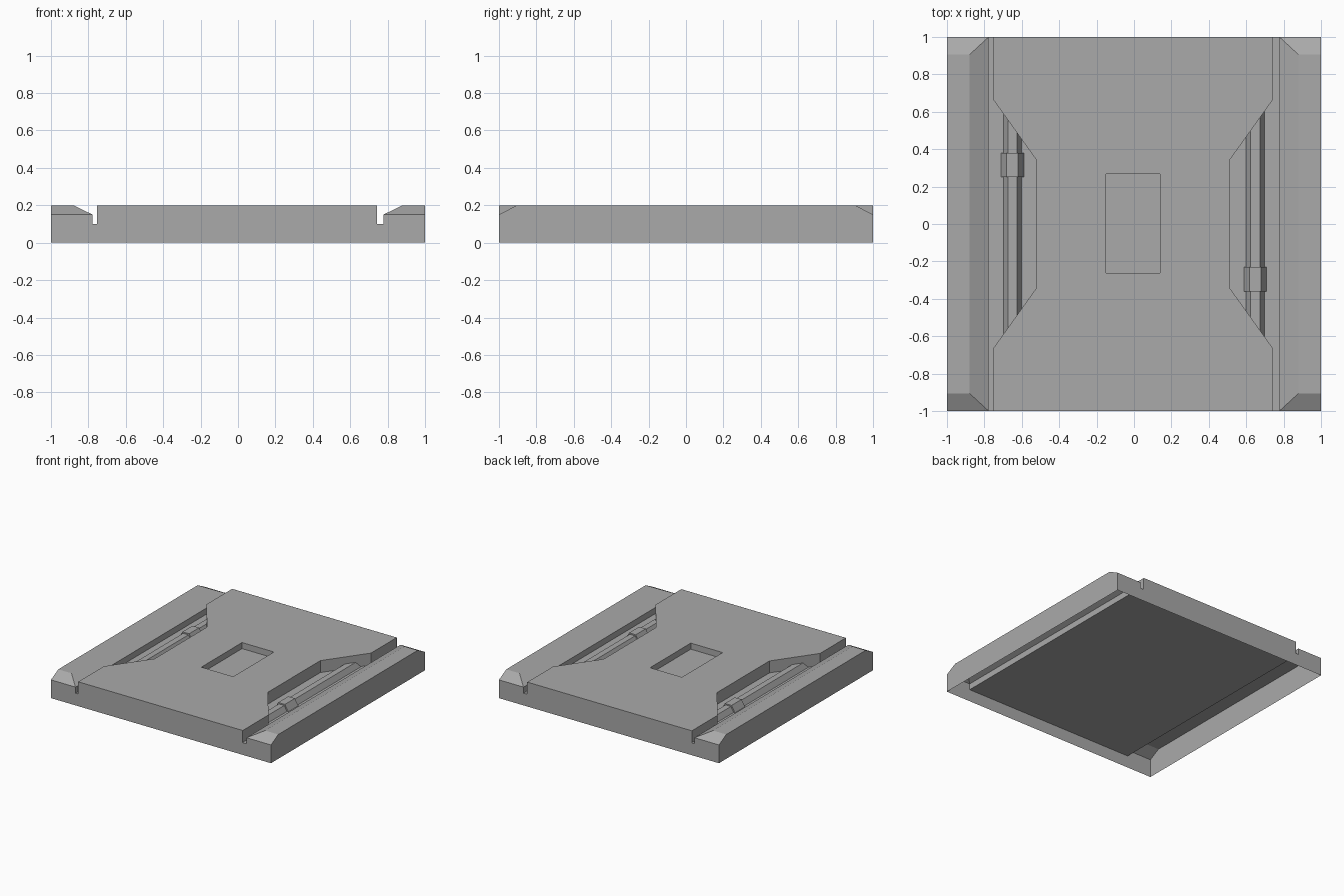
import bpy, math

cube = bpy.data.objects.get("Cube")
if cube:
    bpy.data.objects.remove(cube, do_unlink=True)

GREY = (0.4, 0.4, 0.4, 1.0)
metal = bpy.data.materials.new("grey_metal")
metal.use_nodes = True
metal.diffuse_color = GREY
metal.node_tree.nodes["Principled BSDF"].inputs["Base Color"].default_value = GREY

FLOOR, TOP, LEDGE = 0.1, 0.2, 0.15
GROOVE = 0.777      # outer edge of the groove
SHIFT = -0.005      # small offset of the middle deck


def build(name, verts, faces, flip=False):
    if flip:
        faces = [f[::-1] for f in faces]
    mesh = bpy.data.meshes.new(name)
    mesh.from_pydata(verts, [], faces)
    mesh.materials.append(metal)
    obj = bpy.data.objects.new(name, mesh)
    bpy.context.collection.objects.link(obj)
    return obj


def prism(name, bottom, top):
    """Closed solid between two matching rings (counter-clockwise from above)."""
    n = len(bottom)
    faces = [tuple(range(n))[::-1], tuple(range(n, 2 * n))]
    faces += [(i, (i + 1) % n, n + (i + 1) % n, n + i) for i in range(n)]
    return build(name, bottom + top, faces)


# Middle deck with a tapered cutout on each side
side = [(0.748, -1), (0.748, -0.666), (0.515, -0.34)]
right_edge = side + [(x, -y) for x, y in side[::-1]]
outline = [(x + SHIFT, y * 0.9995) for x, y in right_edge]
outline += [(SHIFT - x, y * 0.9995) for x, y in right_edge[::-1]]
deck = prism("deck", [(x, y, FLOOR + 0.002) for x, y in outline],
             [(x, y, TOP) for x, y in outline])

# Shallow rectangular pocket in the deck
pocket = [(-0.15, -0.262), (0.14, -0.262), (0.14, 0.267), (-0.15, 0.267)]
cutter = prism("pocket_cutter", [(x, y, LEDGE) for x, y in pocket],
               [(x, y, TOP + 0.1) for x, y in pocket])
cutter.hide_render = True
cutter.hide_viewport = True
cut = deck.modifiers.new("pocket", "BOOLEAN")
cut.operation = "DIFFERENCE"
cut.solver = "EXACT"
cut.object = cutter

# Thin floor sheet under the deck, open underneath
build("floor", [(-GROOVE, -1, FLOOR), (GROOVE, -1, FLOOR),
                (GROOVE, 1, FLOOR), (-GROOVE, 1, FLOOR)], [(0, 1, 2, 3)])

# End walls with the groove notches
a, b = 0.748 + SHIFT, -0.748 + SHIFT
wall = [(-1, 0), (1, 0), (1, LEDGE), (GROOVE, LEDGE), (GROOVE, FLOOR), (a, FLOOR),
        (a, TOP), (b, TOP), (b, FLOOR), (-GROOVE, FLOOR), (-GROOVE, LEDGE), (-1, LEDGE)]
for name, y in (("front_wall", -1), ("back_wall", 1)):
    build(name, [(x, y, z) for x, z in wall], [tuple(range(len(wall)))], y > 0)

# Hollow side rails, sloped on the inside and at both ends
for name, s in (("left_rail", 1), ("right_rail", -1)):
    half = [(1, 0.0, 1), (1, LEDGE, 1), (1, TOP, 0.905),
            (0.88, TOP, 0.905), (GROOVE, LEDGE, 1), (GROOVE, FLOOR, 1)]
    verts = [(s * x, -y, z) for x, z, y in half] + [(s * x, y, z) for x, z, y in half]
    faces = [(0, 6, 7, 8, 2, 1), (2, 8, 9, 3), (3, 9, 10, 4),
             (4, 10, 11, 5), (1, 2, 3, 4), (7, 10, 9, 8)]
    build(name, verts, faces, s < 0)


# Half-hexagon conduits lying in the cutouts, each with a collar
def conduit(name, x, radius, y0, y1):
    arc = [(x + radius * math.cos(k * math.pi / 3),
            FLOOR + radius * math.sin(k * math.pi / 3)) for k in range(4)]
    verts = [(px, y0, z) for px, z in arc] + [(px, y1, z) for px, z in arc]
    faces = [(i, i + 4, i + 5, i + 1)[::-1] for i in range(3)]
    faces += [(0, 1, 2, 3), (7, 6, 5, 4)]
    build(name, verts, faces, True)


for label, x, y0, y1 in (("left", 0.648, -0.36, -0.23), ("right", -0.65, 0.25, 0.38)):
    conduit(label + "_conduit", x, 0.049, -0.615, 0.615)
    conduit(label + "_collar", x, 0.061, y0, y1)
